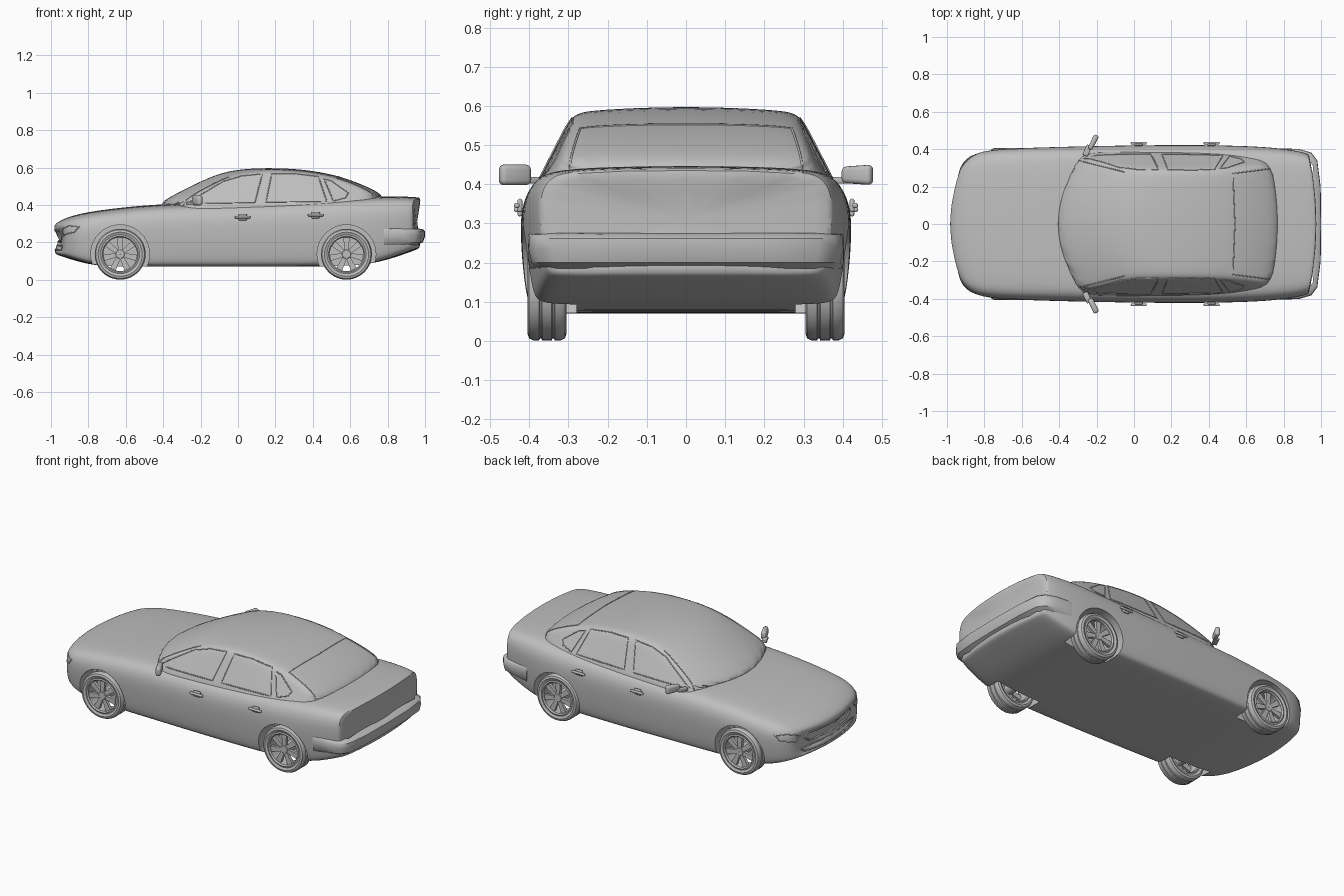
import bpy, bmesh, math
from mathutils import Vector, Matrix
from mathutils.bvhtree import BVHTree

if "Cube" in bpy.data.objects:
    bpy.data.objects.remove(bpy.data.objects["Cube"])

GREY = (0.52, 0.52, 0.52, 1)
paint = bpy.data.materials.new("plain_grey")
paint.use_nodes = True
paint.diffuse_color = GREY
paint.node_tree.nodes["Principled BSDF"].inputs["Base Color"].default_value = GREY


def make(name, bm):
    bmesh.ops.recalc_face_normals(bm, faces=bm.faces)
    me = bpy.data.meshes.new(name)
    bm.to_mesh(me)
    bm.free()
    me.materials.append(paint)
    ob = bpy.data.objects.new(name, me)
    bpy.context.collection.objects.link(ob)
    return ob


def finish(ob, angle=35):
    """Bake the modifiers, then smooth the faces and keep hard edges."""
    dg = bpy.context.evaluated_depsgraph_get()
    me = bpy.data.meshes.new_from_object(ob.evaluated_get(dg))
    ob.modifiers.clear()
    ob.data = me
    me.shade_smooth()
    me.set_sharp_from_angle(angle=math.radians(angle))
    return ob


def loft(name, rings, caps=True, around=False):
    """Skin closed rings of equal length; around joins last ring to first."""
    bm = bmesh.new()
    vs = [[bm.verts.new(p) for p in r] for r in rings]
    n = len(rings[0])
    pairs = list(zip(vs, vs[1:])) + ([(vs[-1], vs[0])] if around else [])
    for a, b in pairs:
        for i in range(n):
            j = (i + 1) % n
            bm.faces.new((a[i], a[j], b[j], b[i]))
    if caps and not around:
        bm.faces.new(vs[0])
        bm.faces.new(vs[-1])
    return make(name, bm)


def mirror_ring(half):
    """half runs from the centre line, round the side, back to the centre line."""
    return half + [(x, -y, z) for x, y, z in half[-2:0:-1]]


def subdivide(ob):
    ob.modifiers.new("smooth", "SUBSURF").levels = 2


def lathe(name, profile, cx, cy, cz, steps=40):
    """Spin a closed (radius, y) profile about the y axis."""
    rings = []
    for k in range(steps):
        a = 2 * math.pi * k / steps
        rings.append([(cx + r * math.cos(a), cy + y, cz + r * math.sin(a)) for r, y in profile])
    return finish(loft(name, rings, around=True))


def tube(name, pts, radius=0.003, closed=False):
    cu = bpy.data.curves.new(name, "CURVE")
    cu.dimensions = "3D"
    cu.bevel_depth = radius
    cu.bevel_resolution = 1
    sp = cu.splines.new("POLY")
    sp.points.add(len(pts) - 1)
    for p, q in zip(sp.points, pts):
        p.co = (*q, 1)
    sp.use_cyclic_u = closed
    cu.materials.append(paint)
    ob = bpy.data.objects.new(name, cu)
    bpy.context.collection.objects.link(ob)
    return ob


def box(name, size, loc, rot=(0, 0, 0), bevel=0.01, taper=1.0):
    bm = bmesh.new()
    bmesh.ops.create_cube(bm, size=1)
    for v in bm.verts:
        k = taper if v.co.y < 0 else 1
        v.co = Vector((v.co.x * size[0] * k, v.co.y * size[1], v.co.z * size[2] * k))
    bmesh.ops.bevel(bm, geom=bm.edges[:], offset=bevel, segments=3, affect="EDGES", profile=0.5)
    ob = make(name, bm)
    ob.location, ob.rotation_euler = loc, rot
    return finish(ob)


# Lower body: x, bow of the section, half width, top, bottom
STATIONS = [(-0.998, .06, .27, .275, .15), (-.975, .055, .325, .308, .133), (-.90, .04, .38, .342, .11),
            (-.78, .03, .402, .368, .075), (-.60, .03, .41, .39, .07), (-.42, .02, .415, .405, .07),
            (-.2, 0, .42, .412, .07), (.1, 0, .425, .418, .07), (.4, 0, .425, .43, .07),
            (.6, 0, .42, .44, .075), (.75, -.01, .412, .449, .09), (.9, -.03, .395, .446, .14),
            (.97, -.04, .378, .442, .165), (.985, -.04, .368, .436, .178)]
SECTION = [(0, 0), (.6, 0), (.9, 0), (.95, .06), (.98, .3), (1, .65), (.975, .82), (.91, .93),
           (.78, .972), (.45, .993), (0, 1)]
body = loft("body", [mirror_ring([(x + bow * f * f, w * f, b + (t - b) * h) for f, h in SECTION])
                     for x, bow, w, t, b in STATIONS])
subdivide(body)

# Wheel arches cut out of the body
AXLES = (-.63, .58)
for x in AXLES:
    for s in (-1, 1):
        bm = bmesh.new()
        bmesh.ops.create_cone(bm, cap_ends=True, segments=40, radius1=.157, radius2=.157, depth=.25,
                              matrix=Matrix.Translation((x, s * .405, .137)) @ Matrix.Rotation(math.pi / 2, 4, "X"))
        cutter = make("arch_cutter", bm)
        cutter.hide_render = True
        cutter.hide_set(True)
        mod = body.modifiers.new("arch", "BOOLEAN")
        mod.object, mod.solver = cutter, "EXACT"
finish(body)
for ob in [o for o in bpy.data.objects if o.name.startswith("arch_cutter")]:
    bpy.data.objects.remove(ob)

# Cabin: centre x, z, then roof rail x, y, z, then belt half width
CABIN = [(-.47, .393, -.36, .36, .382, .37), (-.28, .49, -.2, .328, .478, .393), (-.12, .567, -.06, .295, .55, .396),
         (0, .592, .04, .288, .573, .397), (.15, .6, .15, .287, .587, .397), (.35, .593, .35, .287, .58, .397),
         (.53, .56, .52, .29, .55, .394), (.66, .513, .65, .305, .502, .38), (.80, .448, .77, .325, .435, .35)]
rings = []
for xc, zc, xe, ye, ze, yb in CABIN:
    half = [(xe, 0, .35), (xe, yb - .03, .35), (xe, yb, .37)]
    half += [(xe, yb + (ye - yb) * t, .37 + (ze - .37) * t) for t in (.35, .7, .92)]
    half += [(xc + (xe - xc) * t * t, ye * t, zc + (ze - zc) * t * t) for t in (.95, .7, .4, 0)]
    rings.append(mirror_ring(half))
cabin = loft("cabin", rings)
subdivide(cabin)
finish(cabin, 50)

# Trim lines laid on the surfaces
trees = {o: BVHTree.FromPolygons([v.co for v in o.data.vertices], [p.vertices for p in o.data.polygons])
         for o in (body, cabin)}


def dense(pts, closed):
    ends = pts[1:] + (pts[:1] if closed else [])
    out = [Vector(a).lerp(Vector(b), k / 6) for a, b in zip(pts, ends) for k in range(6)]
    return out if closed else out + [Vector(pts[-1])]


def trim(name, target, pts, start, axis, closed=False, radius=.003):
    """Project points (with the axis coordinate replaced by start) onto target."""
    hits = []
    for p in dense(pts, closed):
        p[axis] = start
        d = Vector((0, 0, 0))
        d[axis] = -math.copysign(1, start)
        hit = trees[target].ray_cast(p, d)[0]
        if hit:
            hits.append(hit)
    if len(hits) > 1:
        tube(name, hits, radius, closed)


WINDOWS = {"front_window": [(-.27, .408), (-.2, .455), (-.08, .526), (.02, .556), (.13, .567), (.09, .414)],
           "rear_window": [(.15, .416), (.18, .568), (.3, .568), (.43, .553), (.475, .42)],
           "quarter_window": [(.51, .422), (.46, .54), (.5, .53), (.59, .465), (.575, .44)]}
for s, side in ((1, "left"), (-1, "right")):
    for name, pts in WINDOWS.items():
        trim(f"{side}_{name}_seal", cabin, [(x, 0, z) for x, z in pts], s, 1, True)
trim("windscreen_seal", cabin, [(-.05, .278, 0), (-.2, .315, 0), (-.345, .352, 0), (-.39, .3, 0), (-.43, .2, 0),
                                (-.45, .1, 0), (-.455, 0, 0), (-.45, -.1, 0), (-.43, -.2, 0), (-.39, -.3, 0),
                                (-.345, -.352, 0), (-.2, -.315, 0), (-.05, -.278, 0)], 1, 2)
trim("back_glass_seal", cabin, [(.53, .27, 0), (.54, 0, 0), (.53, -.27, 0), (.65, -.285, 0), (.755, -.3, 0),
                                (.785, -.15, 0), (.79, 0, 0), (.785, .15, 0), (.755, .3, 0), (.65, .285, 0)],
     1, 2, True)

# Nose: grille and lower intake outlines
trim("grille_frame", body, [(0, -.2, .262), (0, .2, .262), (0, .22, .24), (0, .17, .205), (0, -.17, .205),
                            (0, -.22, .24)], -2, 0, True, .005)
trim("lower_intake_frame", body, [(0, -.25, .183), (0, .25, .183), (0, .22, .16), (0, -.22, .16)], -2, 0, True, .004)
for s, side in ((1, "left"), (-1, "right")):
    trim(f"{side}_headlight_frame", body, [(0, s * .25, .265), (0, s * .33, .29), (0, s * .37, .285),
                                           (0, s * .36, .255), (0, s * .28, .235)], -2, 0, True)

# Rear bumper: a shaped bar wrapped round the tail
BAR = [(-.03, .275), (.0, .272), (.014, .262), (.016, .235), (.004, .2), (-.03, .185)]
bars = []
for y, x in ((-.402, .78), (-.392, .88), (-.372, .94), (-.33, .972), (-.2, .982), (0, .985),
             (.2, .982), (.33, .972), (.372, .94), (.392, .88), (.402, .78)):
    out = Vector((1, 0)) if abs(y) < .3 else Vector((.5, math.copysign(.6, y))) if abs(y) < .38 else \
        Vector((0, math.copysign(.6 if abs(y) < .4 else .1, y)))
    bars.append([(x + d * out.x, y + d * out.y, z) for d, z in BAR])
bumper = loft("rear_bumper", bars)
finish(bumper, 40)

# Mirrors and door handles
for s, side in ((1, "left"), (-1, "right")):
    box(f"{side}_mirror", (.03, .085, .052), (-.218, s * .437, .424), (0, 0, -s * .45), .012,
        .8 if s > 0 else 1)
    box(f"{side}_mirror_arm", (.03, .06, .016), (-.25, s * .393, .41), (0, 0, -s * .45), .004)
    for x, z, name in ((.025, .335, "front"), (.415, .346, "rear")):
        box(f"{side}_{name}_handle", (.085, .014, .013), (x, s * .432, z), (0, 0, 0), .005)
        box(f"{side}_{name}_handle_cup", (.045, .012, .034), (x, s * .424, z), (0, 0, 0), .005)

# Wheels: grooved tyre, rim, hub and spokes
TYRE = [(.1, -.042), (.118, -.05), (.13, -.046), (.136, -.034), (.136, -.02), (.131, -.018), (.131, -.014),
        (.136, -.012), (.136, .012), (.131, .014), (.131, .018), (.136, .02), (.136, .034), (.13, .046),
        (.118, .05), (.1, .042)]
RIM = [(.104, -.044), (.104, .044), (.096, .047), (.09, .04), (.09, -.04), (.096, -.047)]
HUB = [(.001, -.04), (.03, -.04), (.03, .03), (.022, .038), (.001, .038)]
for x, axle in zip(AXLES, ("front", "rear")):
    for s, side in ((1, "left"), (-1, "right")):
        tag = f"{side}_{axle}"
        for part, prof in (("tyre", TYRE), ("rim", RIM), ("hub", HUB)):
            lathe(f"{tag}_{part}", [(r, s * y) for r, y in prof], x, s * .355, .137)
        bm = bmesh.new()
        for k in range(7):
            turn = Matrix.Translation((x, s * .355, .137)) @ Matrix.Rotation(k * math.tau / 7, 4, "Y")
            vs = [bm.verts.new(turn @ Vector((px, s * py, pz))) for py in (.018, .036)
                  for px, pz in ((-.011, .02), (.011, .02), (.017, .094), (-.017, .094))]
            for f in ((0, 1, 2, 3), (4, 5, 6, 7), (0, 1, 5, 4), (1, 2, 6, 5), (2, 3, 7, 6), (3, 0, 4, 7)):
                bm.faces.new([vs[i] for i in f])
        make(f"{tag}_spokes", bm)
